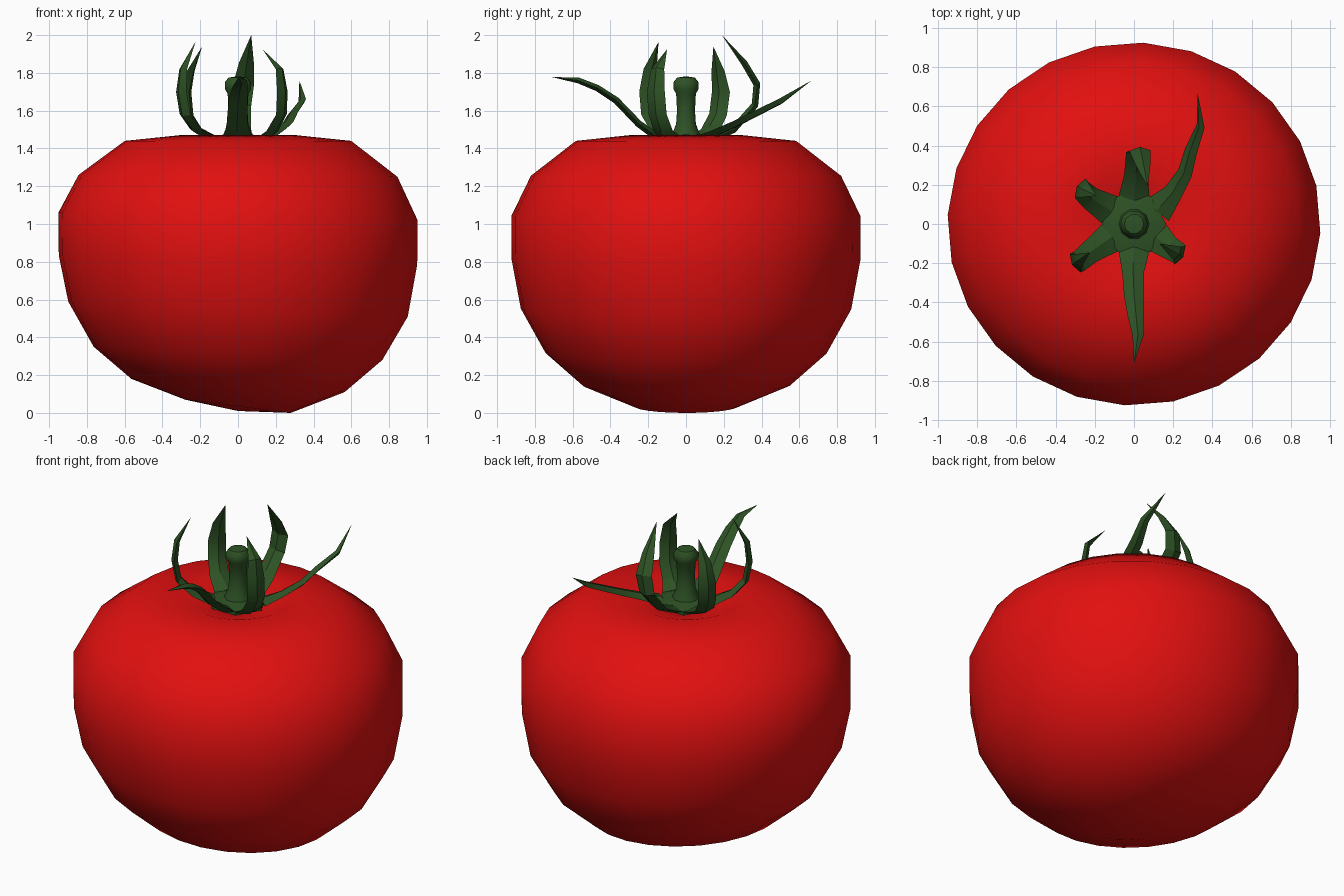
import bpy, bmesh, math
from mathutils import Vector

if "Cube" in bpy.data.objects:
    bpy.data.objects.remove(bpy.data.objects["Cube"])


def material(name, rgb):
    m = bpy.data.materials.new(name)
    m.diffuse_color = (*rgb, 1)
    m.use_nodes = True
    m.node_tree.nodes["Principled BSDF"].inputs["Base Color"].default_value = m.diffuse_color
    return m


RED = material("ripe red", (0.76, 0.005, 0.005))
GREEN = material("leaf green", (0.027, 0.085, 0.018))


def skin(name, rings, mat, angle):
    """Join consecutive rings of points; a one-point ring makes a pole."""
    bm = bmesh.new()
    vr = [[bm.verts.new(p) for p in ring] for ring in rings]
    for a, b in zip(vr, vr[1:]):
        n = max(len(a), len(b))
        for i in range(n):
            j = (i + 1) % n
            quad = [a[i % len(a)], a[j % len(a)], b[j % len(b)], b[i % len(b)]]
            bm.faces.new(list(dict.fromkeys(quad)))
    for end in (vr[0], vr[-1]):
        if len(end) > 2:
            bm.faces.new(end)
    bmesh.ops.recalc_face_normals(bm, faces=bm.faces)
    me = bpy.data.meshes.new(name)
    bm.to_mesh(me)
    bm.free()
    me.materials.append(mat)
    ob = bpy.data.objects.new(name, me)
    bpy.context.collection.objects.link(ob)
    bpy.ops.object.select_all(action='DESELECT')
    ob.select_set(True)
    bpy.context.view_layer.objects.active = ob
    bpy.ops.object.shade_smooth_by_angle(angle=math.radians(angle))
    return ob


def circle(r, z, n, phase=0.0, sy=1.0, lean=0.0):
    if r == 0:
        return [(0, 0, z)]
    return [(r * math.cos(t), r * sy * math.sin(t), z - lean * math.cos(t))
            for t in (math.tau * i / n + phase for i in range(n))]


# fruit: squat body, dimpled top, underside leaning slightly to one side
profile = [(0, 0.01, 0), (0.28, 0.035, 0.035), (0.565, 0.145, 0.035),
           (0.765, 0.315, 0.035), (0.9, 0.55, 0.04), (0.95, 0.81, 0.025),
           (0.952, 1.04, 0.02), (0.845, 1.255, 0.005), (0.6, 1.44, 0),
           (0.31, 1.47, 0), (0.13, 1.41, 0), (0, 1.38, 0)]
skin("fruit", [circle(r, z, 24, -0.05, 0.973, k) for r, z, k in profile], RED, 80)

# stem with a flared foot and a knob on top
skin("stem", [circle(r, z, 10) for r, z in
              [(0.09, 1.43), (0.075, 1.48), (0.055, 1.53), (0.05, 1.6), (0.055, 1.69),
               (0.07, 1.715), (0.07, 1.75), (0.05, 1.775), (0, 1.782)]], GREEN, 40)

# hexagonal calyx plate, a leaf on every side
skin("calyx", [circle(0, 1.40, 6), circle(0.165, 1.43, 6),
               circle(0.165, 1.455, 6), circle(0.07, 1.475, 6),
               circle(0, 1.475, 6)], GREEN, 30)


def leaf(name, path, widths):
    """Pointed leaf with a flat diamond section along a path."""
    pts = [Vector(p) for p in path]
    out = Vector((pts[0].x, pts[0].y, 0)).normalized()
    base = Vector((-out.y, out.x, 0))
    rings = []
    for i, w in enumerate(widths):
        tan = (pts[i + 1] - pts[max(i - 1, 0)]).normalized()
        side = (base - tan * base.dot(tan)).normalized()
        nrm = tan.cross(side)
        t = 0.012 + 0.12 * w
        rings.append([pts[i] + side * w, pts[i] + nrm * t,
                      pts[i] - side * w, pts[i] - nrm * t])
    rings.append([pts[-1]])
    skin(name, rings, GREEN, 30)


WIDE = (0.08, 0.06, 0.055, 0.055, 0.04)
SLIM = (0.08, 0.05, 0.04, 0.035, 0.025)
leaf("leaf_front", [(0, -0.13, 1.445), (-0.005, -0.25, 1.53), (0, -0.37, 1.655),
                    (0.01, -0.47, 1.72), (0.02, -0.57, 1.76), (0, -0.71, 1.778)],
     (0.08, 0.055, 0.05, 0.042, 0.028))
leaf("leaf_back", [(0, 0.13, 1.445), (0.01, 0.25, 1.5), (0.015, 0.365, 1.63),
                   (0.03, 0.375, 1.74), (0.045, 0.31, 1.85), (0.07, 0.19, 2.0)], WIDE)
leaf("leaf_back_right", [(0.12, 0.07, 1.445), (0.2, 0.16, 1.485), (0.26, 0.26, 1.53),
                         (0.29, 0.37, 1.585), (0.34, 0.5, 1.65), (0.325, 0.665, 1.76)], SLIM)
leaf("leaf_front_right", [(0.12, -0.07, 1.445), (0.18, -0.12, 1.49), (0.23, -0.15, 1.58),
                          (0.235, -0.16, 1.7), (0.22, -0.15, 1.82), (0.13, -0.1, 1.925)], WIDE)
leaf("leaf_front_left", [(-0.12, -0.07, 1.445), (-0.22, -0.14, 1.5), (-0.28, -0.19, 1.58),
                         (-0.3, -0.2, 1.7), (-0.29, -0.19, 1.82), (-0.225, -0.145, 1.965)], WIDE)
leaf("leaf_back_left", [(-0.12, 0.07, 1.445), (-0.22, 0.13, 1.5), (-0.265, 0.17, 1.58),
                        (-0.275, 0.185, 1.7), (-0.25, 0.17, 1.81), (-0.19, 0.145, 1.94)], WIDE)
